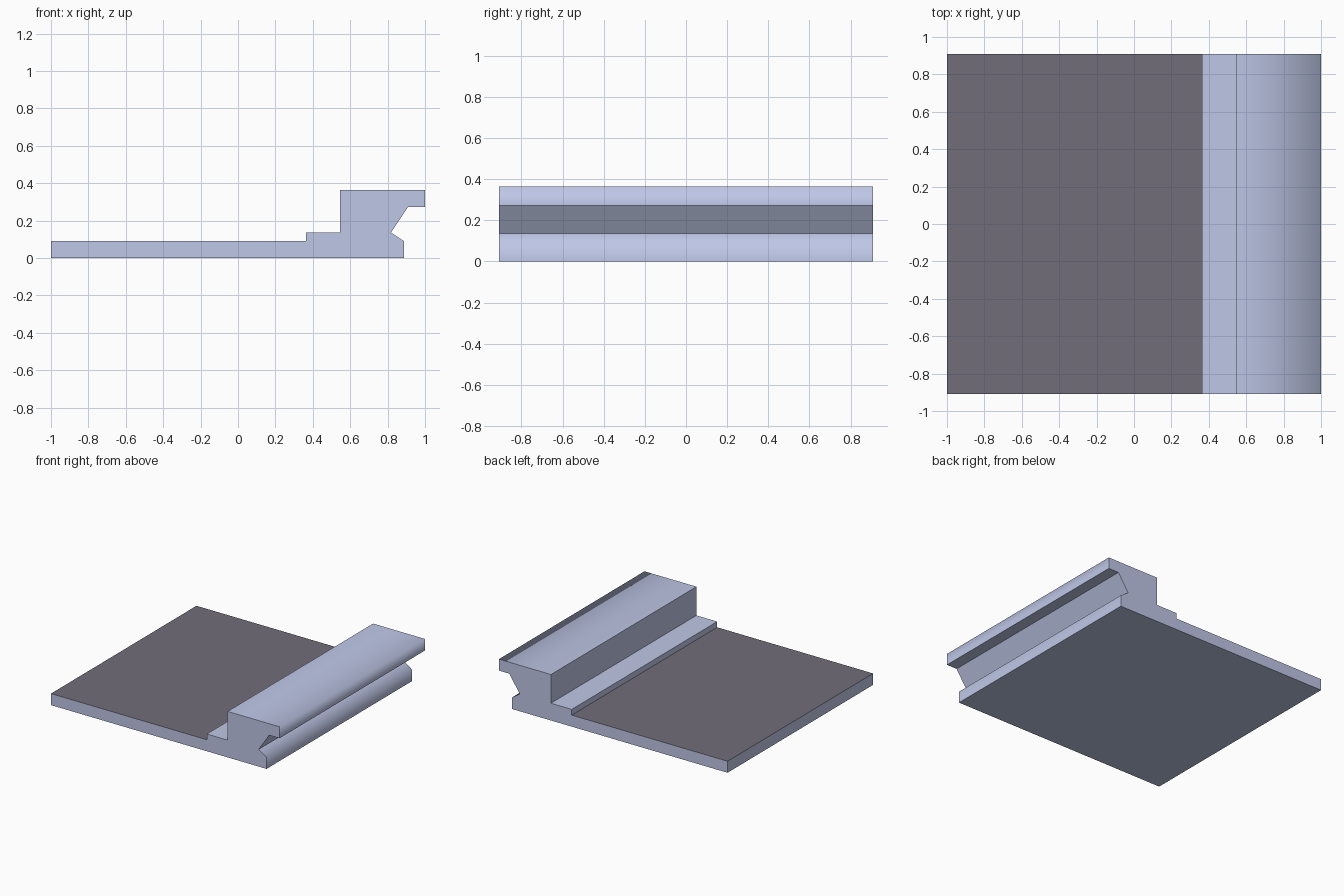
import bpy, bmesh

if "Cube" in bpy.data.objects:
    bpy.data.objects.remove(bpy.data.objects["Cube"])

U = 1 / 11          # design unit
HALF_Y = 10 * U     # half length of the extrusion

def material(name, color):
    m = bpy.data.materials.new(name)
    m.diffuse_color = (*color, 1)
    m.use_nodes = True
    m.node_tree.nodes["Principled BSDF"].inputs["Base Color"].default_value = m.diffuse_color
    return m

body = material("blue_grey", (0.57, 0.63, 0.88))
panel = material("dark_grey", (0.165, 0.155, 0.19))

# Cross-section in x, z (design units), counter-clockwise seen from the front
profile = [(-11, 0), (9.75, 0), (9.75, 1), (9, 1.5), (10, 3), (11, 3),
           (11, 4), (6, 4), (6, 1.5), (4, 1.5), (4, 1), (-11, 1)]

bm = bmesh.new()
front = bm.faces.new([bm.verts.new((x * U, -HALF_Y, z * U)) for x, z in profile])
ext = bmesh.ops.extrude_face_region(bm, geom=[front], use_keep_orig=True)
back = [v for v in ext["geom"] if isinstance(v, bmesh.types.BMVert)]
bmesh.ops.translate(bm, verts=back, vec=(0, 2 * HALF_Y, 0))
bmesh.ops.recalc_face_normals(bm, faces=bm.faces)

# Dark upper face of the flat plate
for f in bm.faces:
    c = f.calc_center_median()
    f.smooth = True
    f.material_index = int(f.normal.z > 0.9 and c.x < 4 * U)

# Only the lip corner and the lower chamfer edge are softly shaded
soft = [(11, 4), (9.75, 1)]
for e in bm.edges:
    a, b = (v.co for v in e.verts)
    lengthwise = abs(a.y - b.y) > HALF_Y
    e.smooth = lengthwise and any(
        abs(a.x - x * U) < 1e-3 and abs(a.z - z * U) < 1e-3 for x, z in soft)

mesh = bpy.data.meshes.new("rail_plate")
bm.to_mesh(mesh)
bm.free()
mesh.materials.append(body)
mesh.materials.append(panel)
obj = bpy.data.objects.new("rail_plate", mesh)
bpy.context.collection.objects.link(obj)
